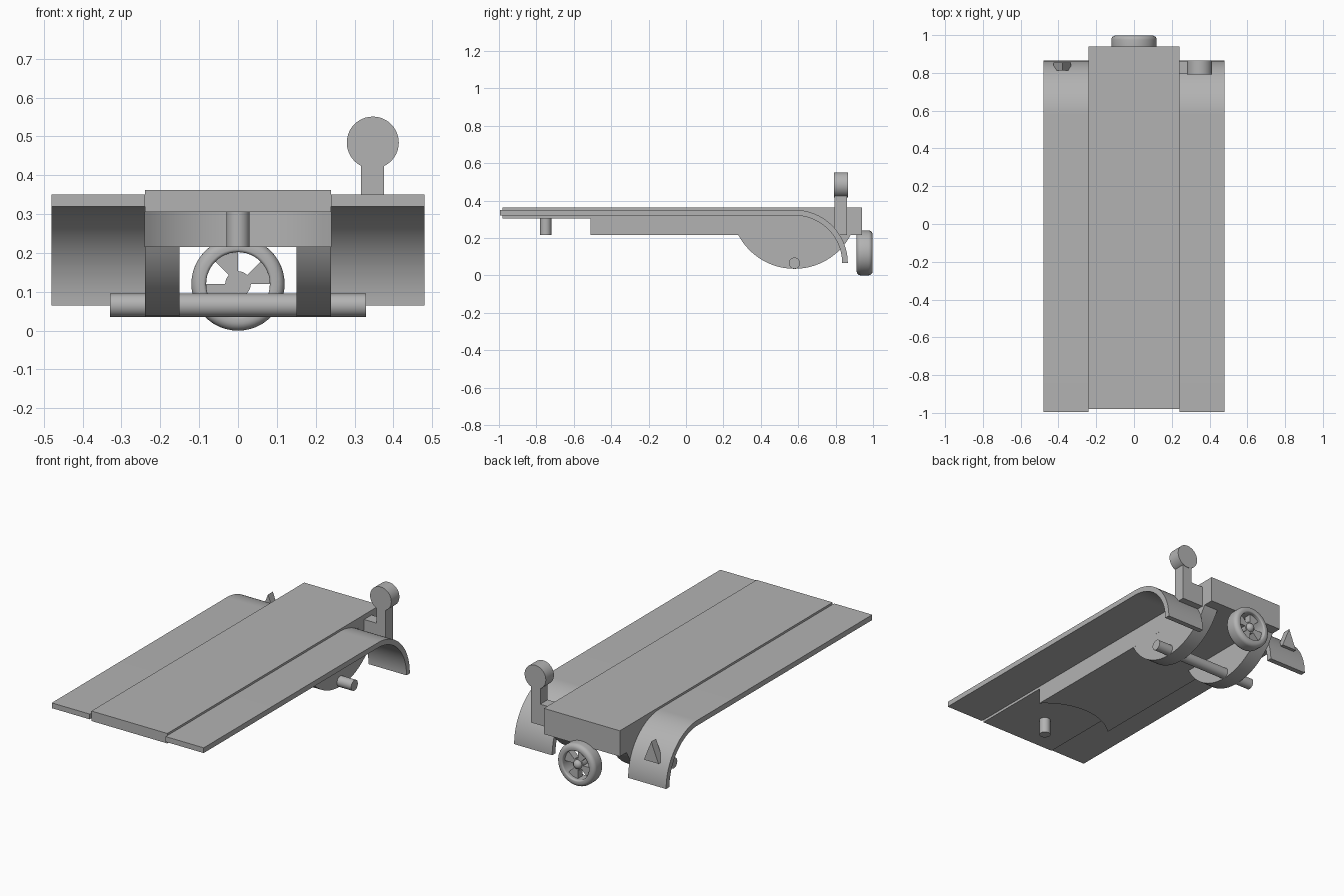
import bpy, bmesh, math
from mathutils import Vector

if "Cube" in bpy.data.objects:
    bpy.data.objects.remove(bpy.data.objects["Cube"], do_unlink=True)

COLOR = (0.45, 0.45, 0.45, 1)
grey = bpy.data.materials.new("plain grey")
grey.use_nodes = True
grey.diffuse_color = COLOR
grey.node_tree.nodes["Principled BSDF"].inputs["Base Color"].default_value = COLOR


def finish(name, bm, smooth=True):
    bmesh.ops.recalc_face_normals(bm, faces=bm.faces)
    mesh = bpy.data.meshes.new(name)
    bm.to_mesh(mesh)
    bm.free()
    mesh.materials.append(grey)
    ob = bpy.data.objects.new(name, mesh)
    bpy.context.collection.objects.link(ob)
    if smooth:
        bpy.ops.object.select_all(action='DESELECT')
        ob.select_set(True)
        bpy.context.view_layer.objects.active = ob
        bpy.ops.object.shade_smooth_by_angle(angle=math.radians(35))
    return ob


def prism(name, outline, axis, lo, hi):
    """Extrude a 2D outline along an axis; remaining axes keep x, y, z order."""
    place = {'x': lambda a, b: (lo, a, b),
             'y': lambda a, b: (a, lo, b),
             'z': lambda a, b: (a, b, lo)}[axis]
    bm = bmesh.new()
    face = bm.faces.new([bm.verts.new(place(a, b)) for a, b in outline])
    made = bmesh.ops.extrude_face_region(bm, geom=[face])
    step = Vector([hi - lo if k == axis else 0 for k in 'xyz'])
    bmesh.ops.translate(bm, vec=step,
                        verts=[v for v in made['geom'] if isinstance(v, bmesh.types.BMVert)])
    return finish(name, bm)


def arc(cx, cy, r, start, end, n=32):
    """Points on an arc, angles in degrees."""
    turns = [math.radians(start + (end - start) * i / n) for i in range(n + 1)]
    return [(cx + r * math.cos(t), cy + r * math.sin(t)) for t in turns]


def disc(cx, cy, r, n=40):
    return arc(cx, cy, r, 0, 360, n)[:-1]


def rect(a0, b0, a1, b1):
    return [(a0, b0), (a1, b0), (a1, b1), (a0, b1)]


def lathe(name, profile, centre, n=48):
    """Spin a closed (radius, y) profile about the y axis."""
    bm = bmesh.new()
    vs = [bm.verts.new((r, y, 0)) for r, y in profile]
    es = [bm.edges.new((vs[i - 1], vs[i])) for i in range(len(vs))]
    bmesh.ops.spin(bm, geom=vs + es, cent=(0, 0, 0), axis=(0, 1, 0),
                   angle=math.tau, steps=n, use_merge=True)
    bmesh.ops.remove_doubles(bm, verts=bm.verts, dist=0.0005)
    bmesh.ops.translate(bm, verts=bm.verts, vec=centre)
    return finish(name, bm)


# Flat bed and the deeper chassis, its front hollowed around the coupling pin
HALF = 0.24
prism("bed", rect(-HALF, -0.98, HALF, 0.94), 'z', 0.305, 0.362)
hollow = arc(0, -0.75, 0.34, 45, 135)
prism("chassis", [(-HALF, 0.94), (HALF, 0.94)] + hollow, 'z', 0.215, 0.305)
prism("coupling_pin", disc(0, -0.75, 0.03), 'z', 0.215, 0.305)

# Fenders, axle brackets
AXLE_Y, AXLE_Z = 0.58, 0.065
fender = ([(-0.995, 0.32), (-0.995, 0.35)]
          + arc(AXLE_Y, AXLE_Z, 0.285, 90, 0)
          + arc(AXLE_Y, AXLE_Z, 0.255, 0, 90))
drop = math.degrees(math.asin(0.16 / 0.34))
bracket = arc(AXLE_Y, 0.375, 0.34, 180 + drop, 360 - drop)
for side, sign in (("left", 1), ("right", -1)):
    prism(side + "_fender", fender, 'x', sign * HALF, sign * 0.48)
    prism(side + "_axle_bracket", bracket, 'x', sign * 0.15, sign * HALF)
prism("axle", disc(AXLE_Y, AXLE_Z, 0.03), 'x', -0.33, 0.33)

# Lamp on its mount
prism("lamp_mount", rect(HALF, 0.215, 0.376, 0.335), 'y', 0.795, 0.862)
prism("lamp_post", rect(0.317, 0.335, 0.376, 0.44), 'y', 0.795, 0.862)
prism("lamp_head", disc(0.347, 0.484, 0.067), 'y', 0.792, 0.865)

# Warning triangle on the other fender
prism("warning_triangle", [(-0.425, 0.19), (-0.333, 0.19), (-0.379, 0.305)],
      'y', 0.812, 0.855)

# Rear support wheel
WZ, WY = 0.12, 0.955
tyre = []
for cr, cy, start in ((0.097, 0.02, 0), (0.09, 0.035, 90),
                      (0.09, -0.035, 180), (0.097, -0.02, 270)):
    radius = 0.023 if cr > 0.095 else 0.008
    tyre += arc(cr, cy, radius, start, start + 90, 6)
lathe("tyre", tyre, (0, WY, WZ))
for i in range(4):
    spoke = arc(0, WZ, 0.086, i * 90, i * 90 + 45, 8) + arc(0, WZ, 0.02, i * 90 + 45, i * 90, 4)
    prism("wheel_spoke_%d" % (i + 1), spoke, 'y', WY - 0.02, WY + 0.02)
prism("wheel_hub", disc(0, WZ, 0.033), 'y', WY - 0.02, WY + 0.02)
bm = bmesh.new()
bmesh.ops.create_uvsphere(bm, u_segments=24, v_segments=12, radius=0.026)
bmesh.ops.translate(bm, verts=bm.verts, vec=(0, WY + 0.017, WZ))
finish("hub_cap", bm)
